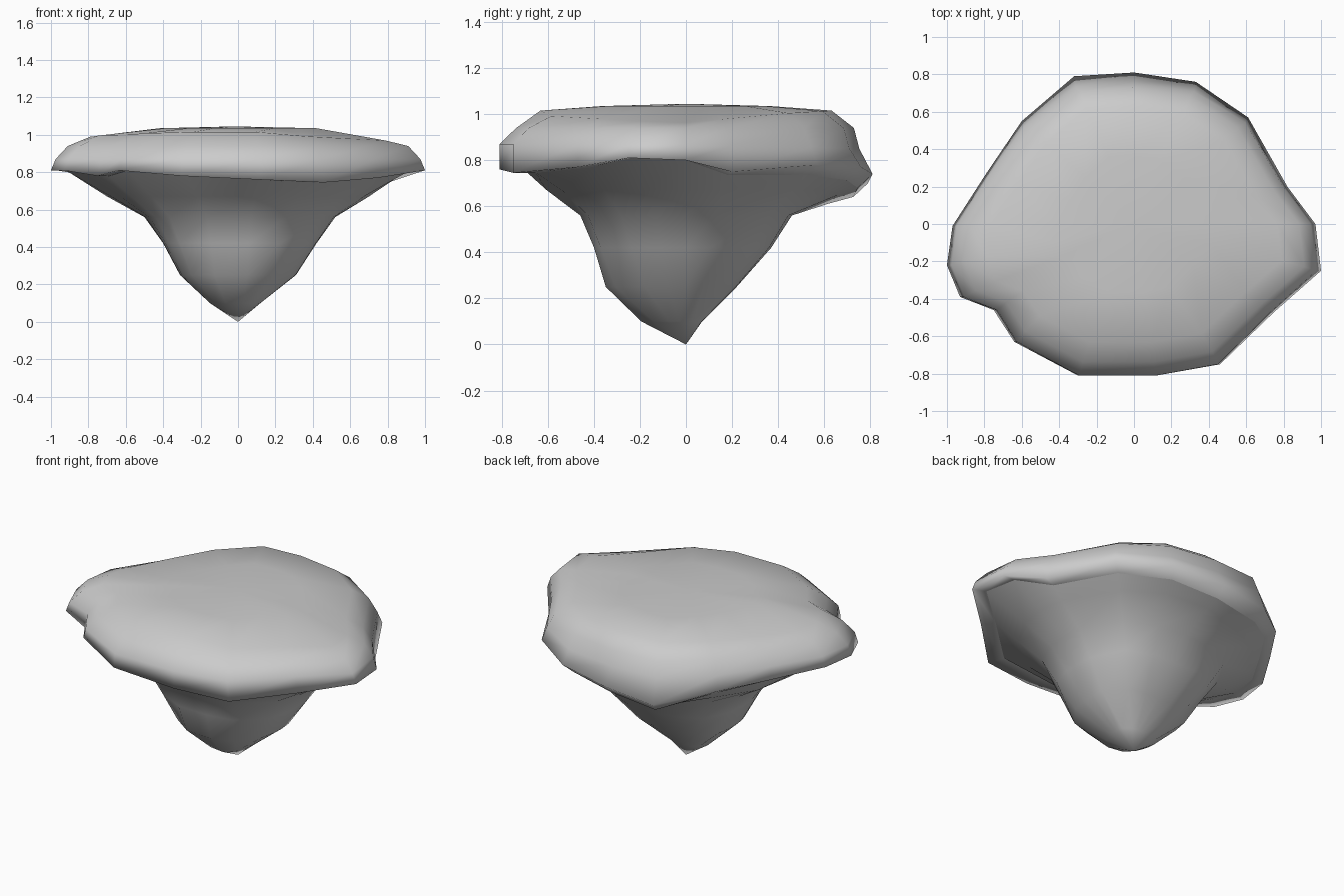
import bpy, bmesh, math

if "Cube" in bpy.data.objects:
    bpy.data.objects.remove(bpy.data.objects["Cube"])

# Rim of the cap: x, y, z of its lower edge (counter-clockwise from the right)
RIM = [(0.97, 0.0, 0.80), (0.82, 0.20, 0.75), (0.61, 0.57, 0.78), (0.33, 0.76, 0.77),
       (0.0, 0.81, 0.74), (-0.32, 0.79, 0.70), (-0.60, 0.55, 0.77), (-0.79, 0.27, 0.79),
       (-0.97, -0.01, 0.81), (-1.0, -0.22, 0.81), (-0.93, -0.39, 0.81), (-0.75, -0.46, 0.78),
       (-0.64, -0.63, 0.81), (-0.30, -0.81, 0.78), (0.12, -0.81, 0.76), (0.46, -0.75, 0.745),
       (0.75, -0.47, 0.77), (1.0, -0.25, 0.81)]


def loft(name, rings, start=None, end=None):
    """Skin a list of equal-length rings, with optional pole points."""
    bm = bmesh.new()
    loops = [[bm.verts.new(p) for p in ring] for ring in rings]
    n = len(loops[0])
    for a, b in zip(loops, loops[1:]):
        for i in range(n):
            j = (i + 1) % n
            bm.faces.new((a[i], a[j], b[j], b[i]))
    for loop, pole in ((loops[0], start), (loops[-1], end)):
        if pole:
            v = bm.verts.new(pole)
            for i in range(n):
                bm.faces.new((loop[i], loop[(i + 1) % n], v))
    bmesh.ops.recalc_face_normals(bm, faces=bm.faces)
    mesh = bpy.data.meshes.new(name)
    bm.to_mesh(mesh)
    bm.free()
    obj = bpy.data.objects.new(name, mesh)
    bpy.context.collection.objects.link(obj)
    for f in mesh.polygons:
        f.use_smooth = True
    return obj


def back(y):
    return max(0.0, y / 0.8)


def tilt(x, y):
    """How far a rim point lies towards the front right, where the cap droops."""
    return max(0.0, 0.7 * x - 0.7 * y) * (x > 0.4)


# Rounded grassy cap: lower lip, rim, bulging side, shoulder, nearly flat top
inner = [(x * 0.92, y * (0.87 if y < 0 else 0.92), z - 0.06 * back(y)) for x, y, z in RIM]
side = [(x * 0.975, y * (1.0 - 0.07 * back(y)), 0.87 - 0.02 * back(y)) for x, y, z in RIM]
bevel = [(x * 0.91, y * (0.91 - 0.01 * back(y)), 0.94) for x, y, z in RIM]
shoulder = [(x * 0.79, y * 0.78, 0.98 + 0.035 * (abs(y) / 0.8) - 0.025 * tilt(x, y))
            for x, y, z in RIM]
crown = [(x * 0.42, y * 0.45, 1.035) for x, y, z in RIM]
loft("grass_cap", [inner, RIM, side, bevel, shoulder, crown], end=(-0.02, 0, 1.045))

# Rock spike: z, reach to the left, right, front, back, and squareness of each level
LEVELS = [(0.10, 0.15, 0.12, 0.20, 0.07, 2.0),
          (0.25, 0.31, 0.31, 0.35, 0.22, 2.5),
          (0.42, 0.40, 0.42, 0.40, 0.37, 2.7),
          (0.56, 0.50, 0.52, 0.46, 0.46, 2.5),
          (0.67, 0.70, 0.70, 0.61, 0.66, 2.0)]


def level(z, left, right, front, rear, power):
    ring = []
    for x, y, _ in RIM:
        a = math.atan2(y, x)
        c, s = math.cos(a), math.sin(a)
        rx, ry = (right if c > 0 else left), (rear if s > 0 else front)
        r = (abs(c / rx) ** power + abs(s / ry) ** power) ** (-1 / power)
        ring.append((r * c, r * s, z))
    return ring


rings = [level(*row) for row in LEVELS]
# keep the widest level just under the rim
rings[-1] = [(p[0], p[1], min(p[2], q[2] - 0.03)) for p, q in zip(rings[-1], inner)]
loft("rock_base", rings + [inner], start=(0, 0, 0))
